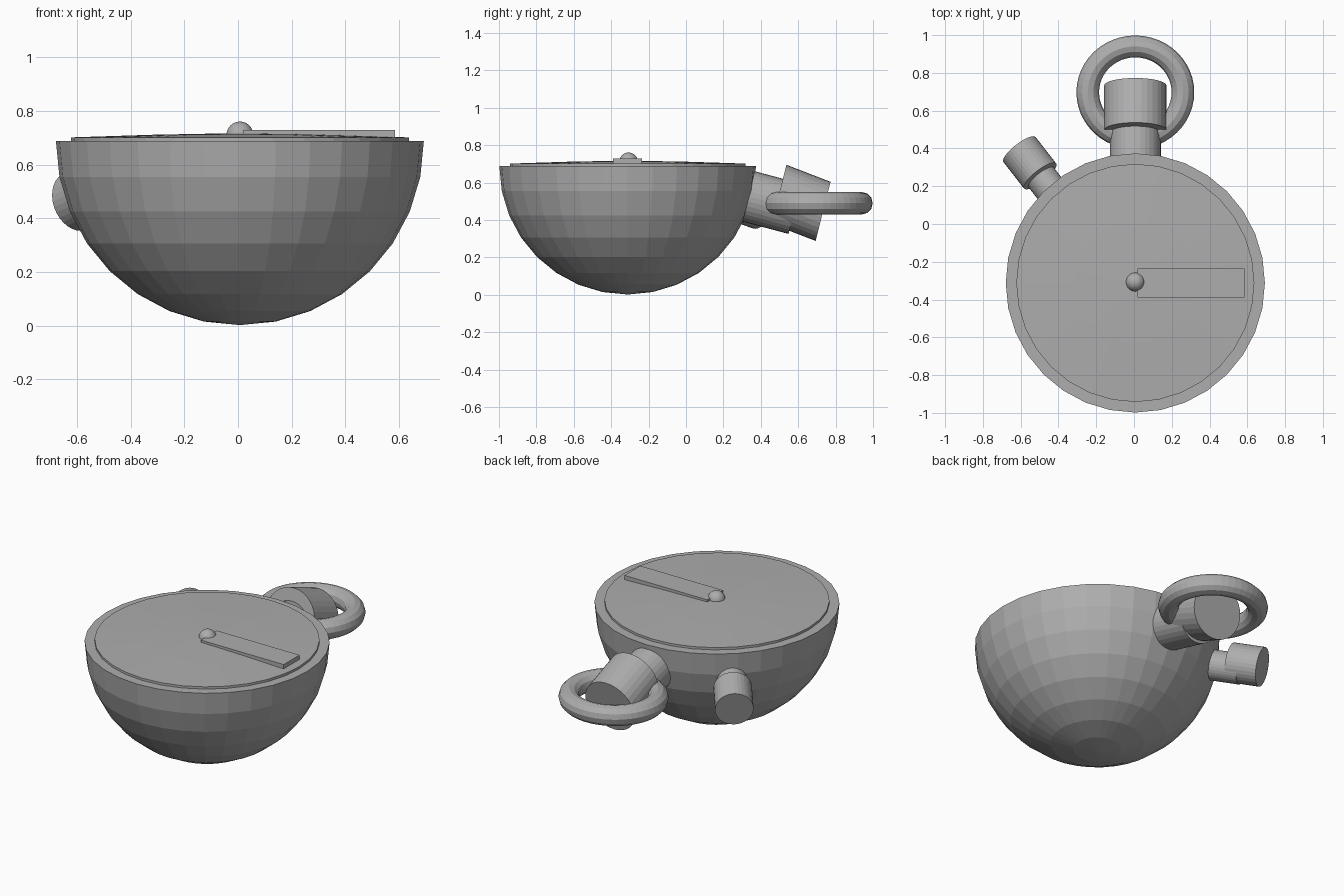
import bpy, bmesh, math
from mathutils import Vector, Matrix

if "Cube" in bpy.data.objects:
    bpy.data.objects.remove(bpy.data.objects["Cube"])

grey = bpy.data.materials.new("plain_grey")
grey.diffuse_color = (0.42, 0.42, 0.42, 1)
grey.use_nodes = True
grey.node_tree.nodes["Principled BSDF"].inputs["Base Color"].default_value = grey.diffuse_color


def finish(name, bm):
    bmesh.ops.recalc_face_normals(bm, faces=bm.faces[:])
    me = bpy.data.meshes.new(name)
    bm.to_mesh(me)
    bm.free()
    me.materials.append(grey)
    ob = bpy.data.objects.new(name, me)
    bpy.context.collection.objects.link(ob)
    return ob


def lathe(name, centre, profile, n=32):
    """Revolve (radius, z) points about a vertical axis."""
    bm = bmesh.new()
    cx, cy = centre
    rings = []
    for r, z in profile:
        if r < 1e-5:
            rings.append([bm.verts.new((cx, cy, z))])
        else:
            rings.append([bm.verts.new((cx + r * math.cos(2 * math.pi * i / n),
                                        cy + r * math.sin(2 * math.pi * i / n), z))
                          for i in range(n)])
    for a, b in zip(rings, rings[1:]):
        for i in range(n):
            j = (i + 1) % n
            if len(a) == 1:
                bm.faces.new((a[0], b[i], b[j]))
            elif len(b) == 1:
                bm.faces.new((a[i], a[j], b[0]))
            else:
                bm.faces.new((a[i], a[j], b[j], b[i]))
    for ring in (rings[0], rings[-1]):
        if len(ring) > 1:
            bm.faces.new(ring)
    return finish(name, bm)


def cylinder(name, start, end, u, v, n=32):
    """Cylinder between two centres with half-axes u and v."""
    bm = bmesh.new()
    start, end, u, v = map(Vector, (start, end, u, v))
    axis = end - start
    mid = (start + end) / 2
    m = Matrix((u, v, axis)).transposed().to_4x4()
    bmesh.ops.create_cone(bm, cap_ends=True, segments=n, radius1=1, radius2=1,
                          depth=1, matrix=Matrix.Translation(mid) @ m)
    return finish(name, bm)


CX, CY = 0.007, -0.312

# Half-round watch case
R, RIM = 0.686, 0.688
steps = [math.pi / 2 * k / 8 for k in range(9)]
lathe("case", (CX, CY), [(R * math.cos(t), RIM - R * math.sin(t)) for t in steps])

# Slightly domed dial
lathe("dial", (CX, CY), [(0.63, 0.67), (0.63, 0.702), (0.32, 0.712), (0, 0.718)])

# Hand
bm = bmesh.new()
bmesh.ops.create_cube(bm, size=1, matrix=Matrix.Translation((0.302, -0.312, 0.715))
                      @ Matrix.Diagonal((0.566, 0.155, 0.03, 1)))
finish("hand", bm)

# Centre pin
bm = bmesh.new()
bmesh.ops.create_uvsphere(bm, u_segments=32, v_segments=16, radius=0.05,
                          matrix=Matrix.Translation((0.007, -0.307, 0.711)))
finish("centre_pin", bm)

# Crown, tilted down
cylinder("crown_stem", (CX, 0.25, 0.549), (CX, 0.583, 0.460),
         (0.135, 0, 0), (0, 0.035, 0.134))
cylinder("crown_cap", (CX, 0.497, 0.5375), (CX, 0.733, 0.4465),
         (0.165, 0, 0), (0, 0.040, 0.158))

# Side button, tilted down
d = Vector((-0.614, 0.789, 0))
side = Vector((0.789, 0.614, 0))
axis = (d + Vector((0, 0, -0.287))).normalized()
up = side.cross(axis).normalized()
cap_start = Vector((-0.497, 0.254, 0.514))
cap_end = cap_start + Vector((-0.109, 0.140, -0.051))
cylinder("button_cap", cap_start, cap_end, side * 0.108, up * 0.114)
drop = Vector((0, 0, -0.035))
cylinder("button_stem", cap_start + drop - axis * 0.22, cap_start + drop + axis * 0.06,
         side * 0.085, up * 0.088)

# Hanging ring
bpy.ops.mesh.primitive_torus_add(major_segments=48, minor_segments=12,
                                 major_radius=0.252, minor_radius=0.06,
                                 location=(CX, 0.697, 0.49))
ring = bpy.context.object
ring.name = "hanging_ring"
ring.scale = (1, 0.965, 1)
ring.data.materials.append(grey)
